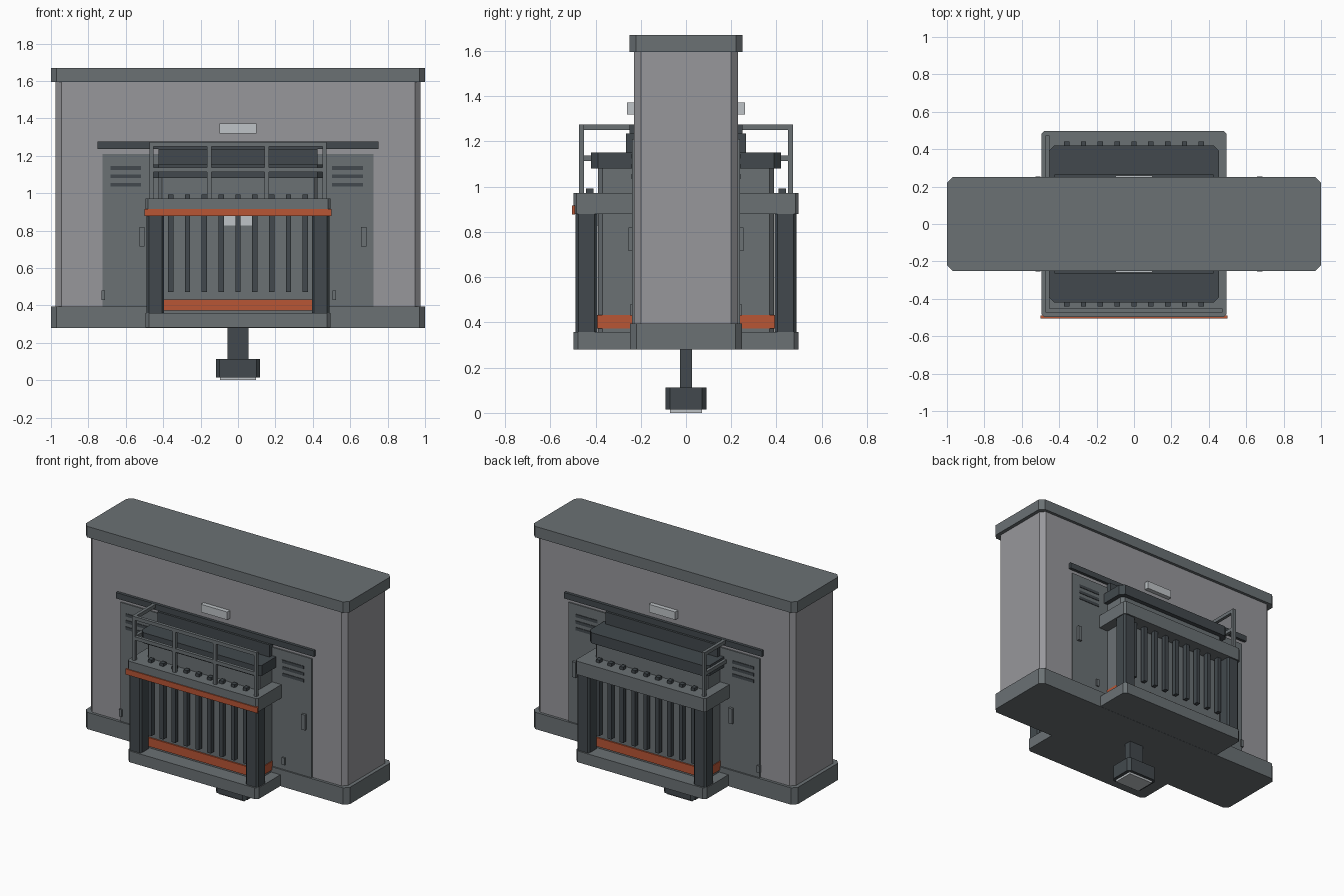
import bpy
import bmesh

cube = bpy.data.objects.get("Cube")
if cube:
    bpy.data.objects.remove(cube, do_unlink=True)


def material(name, rgb):
    m = bpy.data.materials.new(name)
    m.use_nodes = True
    m.diffuse_color = (*rgb, 1)
    m.node_tree.nodes["Principled BSDF"].inputs["Base Color"].default_value = (*rgb, 1)
    return m


STEEL = material("steel_grey", (0.145, 0.165, 0.175))
WALL = material("wall_grey", (0.31, 0.31, 0.33))
DARK = material("dark_grey", (0.054, 0.066, 0.074))
ORANGE = material("orange", (0.48, 0.092, 0.036))
LIGHT = material("light_grey", (0.52, 0.55, 0.57))


def block(name, mat, x, y, z, cut=0.0):
    """Box from (min, max) ranges, its upright corners chamfered by cut."""
    (x0, x1), (y0, y1), (z0, z1) = sorted(x), sorted(y), sorted(z)
    if cut:
        ring = [(x0 + cut, y0), (x1 - cut, y0), (x1, y0 + cut), (x1, y1 - cut),
                (x1 - cut, y1), (x0 + cut, y1), (x0, y1 - cut), (x0, y0 + cut)]
    else:
        ring = [(x0, y0), (x1, y0), (x1, y1), (x0, y1)]
    bm = bmesh.new()
    base = bm.faces.new([bm.verts.new((px, py, z0)) for px, py in ring])
    top = bmesh.ops.extrude_face_region(bm, geom=[base])["geom"]
    for v in top:
        if isinstance(v, bmesh.types.BMVert):
            v.co.z = z1
    bmesh.ops.recalc_face_normals(bm, faces=bm.faces)
    mesh = bpy.data.meshes.new(name)
    bm.to_mesh(mesh)
    bm.free()
    mesh.materials.append(mat)
    obj = bpy.data.objects.new(name, mesh)
    bpy.context.collection.objects.link(obj)
    return obj


def around(c, half):
    return (c - half, c + half)


# Central slab with plinth and cap
block("plinth", STEEL, (-1, 1), (-0.248, 0.248), (0.28, 0.395), 0.03)
block("wall", WALL, (-0.975, 0.975), (-0.23, 0.23), (0.395, 1.6), 0.03)
block("cap", STEEL, (-1, 1), (-0.25, 0.25), (1.595, 1.67), 0.03)

# Hanging stem and foot
block("stem", DARK, (-0.055, 0.055), (-0.027, 0.027), (0.11, 0.28))
block("foot", DARK, (-0.118, 0.118), (-0.09, 0.09), (0.015, 0.112), 0.02)
block("foot_pad", LIGHT, (-0.095, 0.095), (-0.07, 0.07), (0, 0.015))

for s, side in ((-1, "front"), (1, "back")):
    def part(name, mat, x, near, far, z, cut=0.0):
        return block(f"{side}_{name}", mat, x, (s * near, s * far), z, cut)

    # Door wall with vents, handles and hinges
    part("door_wall", STEEL, (-0.725, 0.725), 0.2, 0.238, (0.395, 1.21))
    part("lintel", DARK, (-0.75, 0.75), 0.2, 0.25, (1.235, 1.275))
    for x in (-0.6, 0.585):
        for z in (1.045, 1.09, 1.135):
            part("vent", DARK, around(x, 0.082), 0.23, 0.242, around(z, 0.01))
    for x in (-0.513, 0.672):
        part("door_handle", STEEL, around(x, 0.014), 0.23, 0.255, (0.715, 0.82))
    for x in (-0.72, 0.515):
        part("hinge", STEEL, around(x, 0.01), 0.23, 0.248, (0.43, 0.48))
    part("name_plate", LIGHT, (-0.1, 0.1), 0.22, 0.26, (1.318, 1.372))

    # Projecting bay: base, body, skirt and deck
    part("bay_base", STEEL, (-0.495, 0.495), 0.2, 0.498, (0.281, 0.358), 0.02)
    part("bay_body", STEEL, (-0.425, 0.425), 0.2, 0.39, (0.35, 1.085), 0.02)
    part("skirt", ORANGE, (-0.43, 0.43), 0.2, 0.40, (0.372, 0.432))
    part("deck", STEEL, (-0.495, 0.495), 0.2, 0.498, (0.88, 0.972), 0.015)
    for x in (-0.442, 0.442):
        part("corner_post", DARK, around(x, 0.047), 0.392, 0.488, (0.35, 0.885), 0.012)

    # Row of bars through the deck
    for i in range(9):
        part("bar", DARK, around((i - 4) * 0.09, 0.014), 0.41, 0.442, (0.472, 0.992))

    # Stepped hood above the body
    part("hood", DARK, (-0.455, 0.455), 0.2, 0.42, (1.08, 1.152), 0.03)
    part("hood_top", DARK, (-0.425, 0.425), 0.2, 0.265, (1.15, 1.235))

    # End rail running back to the wall
    part("end_post", STEEL, around(-0.462, 0.011), 0.451, 0.473, (0.96, 1.27))
    for z in (1.125, 1.262):
        part("end_rail", STEEL, around(-0.462, 0.011), 0.22, 0.473, around(z, 0.012))

# Front railing, deck stripe and small plate behind the bars
for i in range(1, 4):
    x = -0.462 + i * 0.308
    block("rail_post", STEEL, around(x, 0.011), (-0.473, -0.451), (0.96, 1.27))
for z in (1.125, 1.262):
    block("front_rail", STEEL, (-0.473, 0.473), (-0.473, -0.451), around(z, 0.012))
block("deck_stripe", ORANGE, (-0.5, 0.5), (-0.505, -0.49), (0.878, 0.916))
block("body_plate", LIGHT, (-0.078, 0.078), (-0.398, -0.385), (0.828, 0.882))
